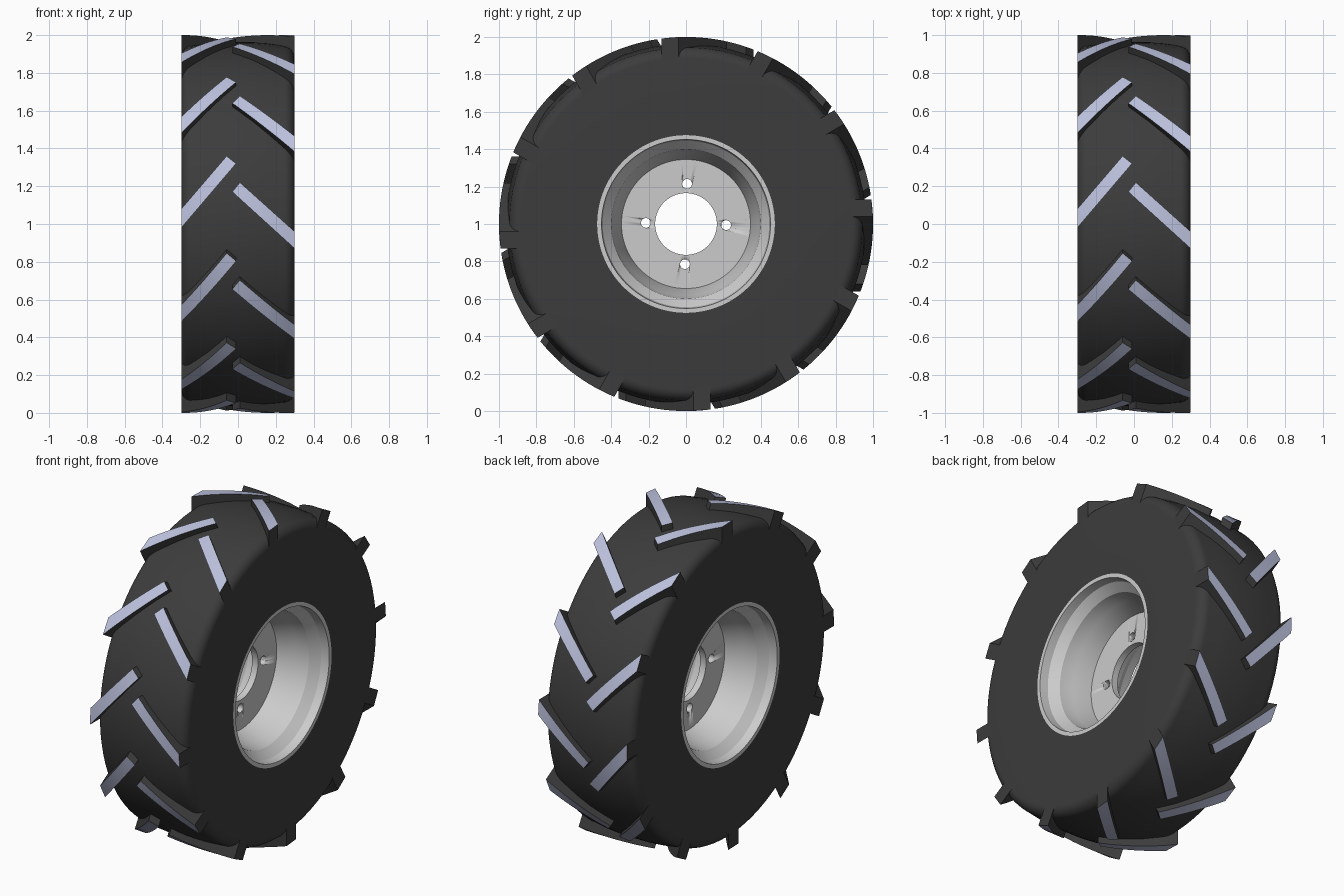
import bpy, bmesh
from math import sin, cos, pi, sqrt, radians
from mathutils import Matrix, Vector

if "Cube" in bpy.data.objects:
    bpy.data.objects.remove(bpy.data.objects["Cube"])

HUB = Vector((0, 0, 1))


def material(name, rgb):
    m = bpy.data.materials.new(name)
    m.diffuse_color = (*rgb, 1)
    m.use_nodes = True
    m.node_tree.nodes["Principled BSDF"].inputs["Base Color"].default_value = m.diffuse_color
    return m


def make_object(name, bm, mats=(), angle=30):
    bmesh.ops.recalc_face_normals(bm, faces=bm.faces)
    mesh = bpy.data.meshes.new(name)
    bm.to_mesh(mesh)
    bm.free()
    ob = bpy.data.objects.new(name, mesh)
    bpy.context.collection.objects.link(ob)
    for m in mats:
        mesh.materials.append(m)
    bpy.ops.object.select_all(action='DESELECT')
    ob.select_set(True)
    bpy.context.view_layer.objects.active = ob
    bpy.ops.object.shade_smooth_by_angle(angle=radians(angle))
    return ob


def revolve(profile, segs=96):
    """Spin a closed (x, radius) profile around the axle."""
    bm = bmesh.new()
    rings = []
    for i in range(segs):
        a = 2 * pi * i / segs
        rings.append([bm.verts.new((x, -r * cos(a), 1 + r * sin(a))) for x, r in profile])
    n = len(profile)
    for i in range(segs):
        p, q = rings[i], rings[(i + 1) % segs]
        for j in range(n):
            k = (j + 1) % n
            bm.faces.new((p[j], p[k], q[k], q[j]))
    return bm


def mirrored(half):
    """Close a right-hand profile with its left-hand reflection."""
    return half + [(-x, r) for x, r in reversed(half)]


rubber = material("rubber", (0.045, 0.045, 0.045))
worn = material("lug_top", (0.50, 0.53, 0.72))

# Tyre: flat sidewall, rounded shoulder, slightly crowned tread
shoulder = [(0.24 + 0.06 * cos(t * pi / 16), 0.885 + 0.06 * sin(t * pi / 16)) for t in range(9)]
tyre = [(0.3, 0.475)] + shoulder + [(0.16, 0.956), (0.08, 0.963)]
make_object("tyre", revolve(mirrored(tyre)), [rubber])

# Rim: stepped barrel on both sides
inner = [(0.02, 0.345), (0.12, 0.385), (0.2, 0.40), (0.25, 0.445), (0.3, 0.452), (0.3, 0.475)]
make_object("rim", revolve(mirrored(inner)))

# Wheel disc with centre bore and four bolt holes
disc = make_object("wheel_disc", revolve([(-0.02, 0.165), (0.02, 0.165), (0.02, 0.36), (-0.02, 0.36)]))
bm = bmesh.new()
for i in range(4):
    a = i * pi / 2 + radians(-1.5)
    place = (Matrix.Translation(HUB + Vector((0, 0.215 * cos(a), 0.215 * sin(a))))
             @ Matrix.Rotation(pi / 2, 4, 'Y'))
    bmesh.ops.create_cone(bm, cap_ends=True, segments=24, radius1=0.026,
                          radius2=0.026, depth=0.2, matrix=place)
cutter = make_object("bolt_hole_cutter", bm)
cutter.hide_render = True
cutter.display_type = 'WIRE'
cut = disc.modifiers.new("bolt_holes", 'BOOLEAN')
cut.operation = 'DIFFERENCE'
cut.object = cutter
cut.solver = 'EXACT'


# Tread lugs: slanted bars following the tyre curve, twelve per side
def lugs(name, upper, lower, count=12, steps=8):
    """upper / lower: (inner, outer) ends of each long edge as (x, height)."""
    bm = bmesh.new()
    for c in range(count):
        rot = Matrix.Translation(HUB) @ Matrix.Rotation(2 * pi * c / count, 4, 'X')
        sections = []
        for s in range(steps + 1):
            pts = [Vector(e[0]).lerp(Vector(e[1]), s / steps) for e in (upper, lower)]
            ring = [(pts[0], 1.0), (pts[1], 1.0), (pts[1], 0.88), (pts[0], 0.88)]
            sections.append([bm.verts.new(rot @ Vector((p.x, -sqrt(r * r - p.y ** 2), p.y)))
                             for p, r in ring])
        for p, q in zip(sections, sections[1:]):
            for j in range(4):
                k = (j + 1) % 4
                f = bm.faces.new((p[j], p[k], q[k], q[j]))
                f.material_index = 1 if j == 0 else 0
        bm.faces.new(sections[0])
        bm.faces.new(sections[-1])
    make_object(name, bm, [rubber, worn])


lugs("left_lugs", ((-0.06, 0.36), (-0.3, 0.08)), ((-0.01, 0.32), (-0.3, -0.02)))
lugs("right_lugs", ((0.01, 0.22), (0.3, -0.04)), ((-0.03, 0.17), (0.3, -0.13)))
